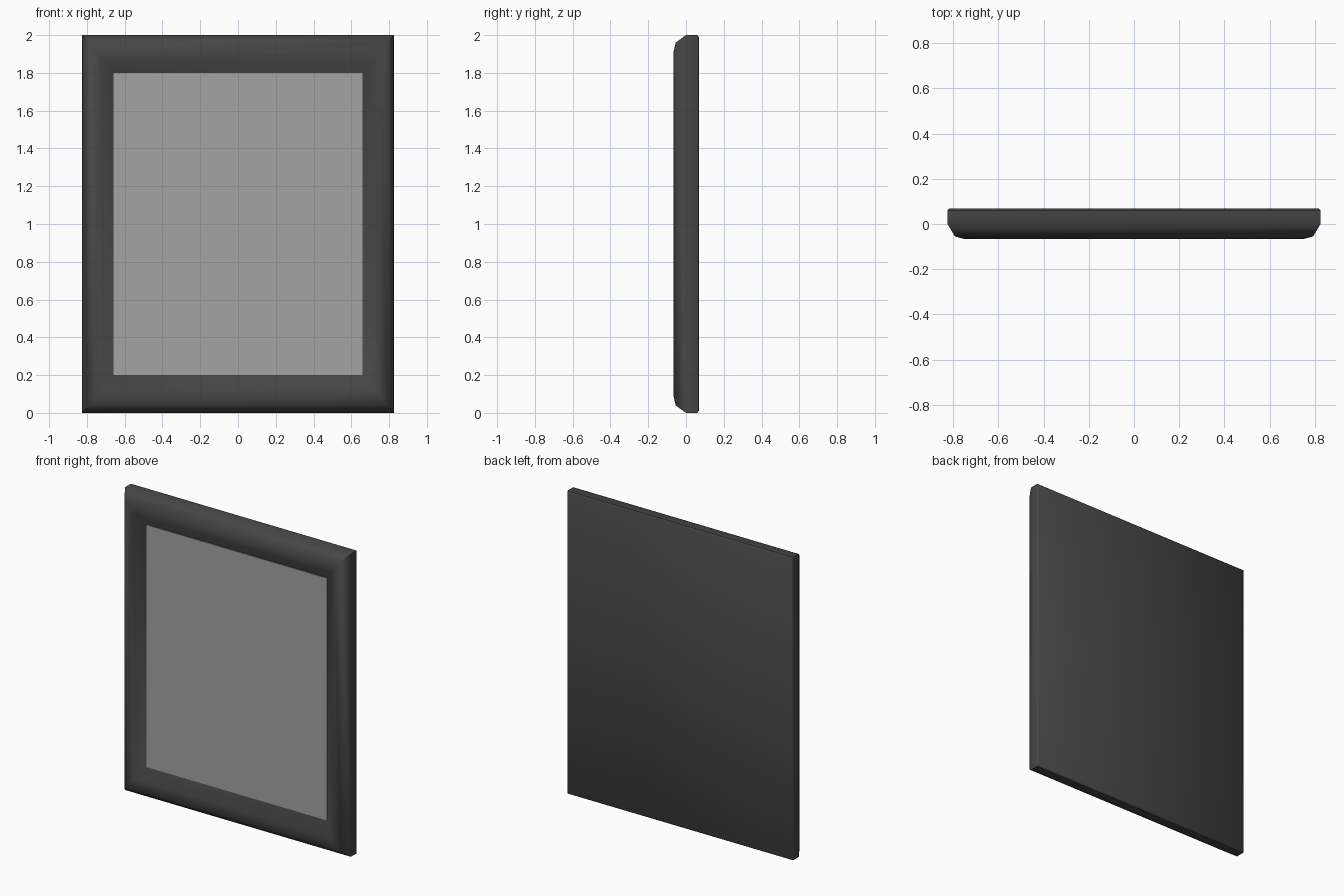
import bpy, bmesh, math

cube = bpy.data.objects.get("Cube")
if cube:
    bpy.data.objects.remove(cube, do_unlink=True)

HALF_W, HEIGHT = 0.825, 2.0
BORDER_X, BORDER_Z = 0.165, 0.2


def material(name, rgb):
    m = bpy.data.materials.new(name)
    m.use_nodes = True
    color = (*rgb, 1)
    m.diffuse_color = color
    bsdf = m.node_tree.nodes["Principled BSDF"]
    bsdf.inputs["Base Color"].default_value = color
    bsdf.inputs["Roughness"].default_value = 0.6
    return m


def ring(bm, t, y):
    """Rectangular loop, moved inward by a fraction t of the border."""
    x, z = HALF_W - BORDER_X * t, BORDER_Z * t
    corners = [(-x, z), (x, z), (x, HEIGHT - z), (-x, HEIGHT - z)]
    return [bm.verts.new((cx, y, cz)) for cx, cz in corners]


def loft(name, profile, mat):
    """Closed solid through rectangular rings, capped at both ends."""
    bm = bmesh.new()
    rings = [ring(bm, t, y) for t, y in profile]
    for a, b in zip(rings, rings[1:]):
        for i in range(4):
            j = (i + 1) % 4
            bm.faces.new((a[i], a[j], b[j], b[i]))
    bm.faces.new(rings[0])
    bm.faces.new(rings[-1])
    bmesh.ops.recalc_face_normals(bm, faces=bm.faces)
    mesh = bpy.data.meshes.new(name)
    bm.to_mesh(mesh)
    bm.free()
    mesh.materials.append(mat)
    obj = bpy.data.objects.new(name, mesh)
    bpy.context.collection.objects.link(obj)
    return obj


charcoal = material("charcoal", (0.062, 0.062, 0.062))
grey = material("mid grey", (0.37, 0.37, 0.37))

# Moulded frame with solid back: (fraction of border, depth)
frame = loft("frame", [
    (0.05, 0.068), (0, 0.06), (0, 0), (0.2, -0.055),
    (0.47, -0.067), (0.62, -0.062), (1, -0.008)], charcoal)

# Picture panel set into the frame opening
panel = loft("picture_panel", [(1, -0.005), (1, -0.012)], grey)

# Soft moulding with crisp inner mitres
bpy.ops.object.select_all(action='DESELECT')
frame.select_set(True)
bpy.context.view_layer.objects.active = frame
bpy.ops.object.shade_smooth_by_angle(angle=math.radians(48))
